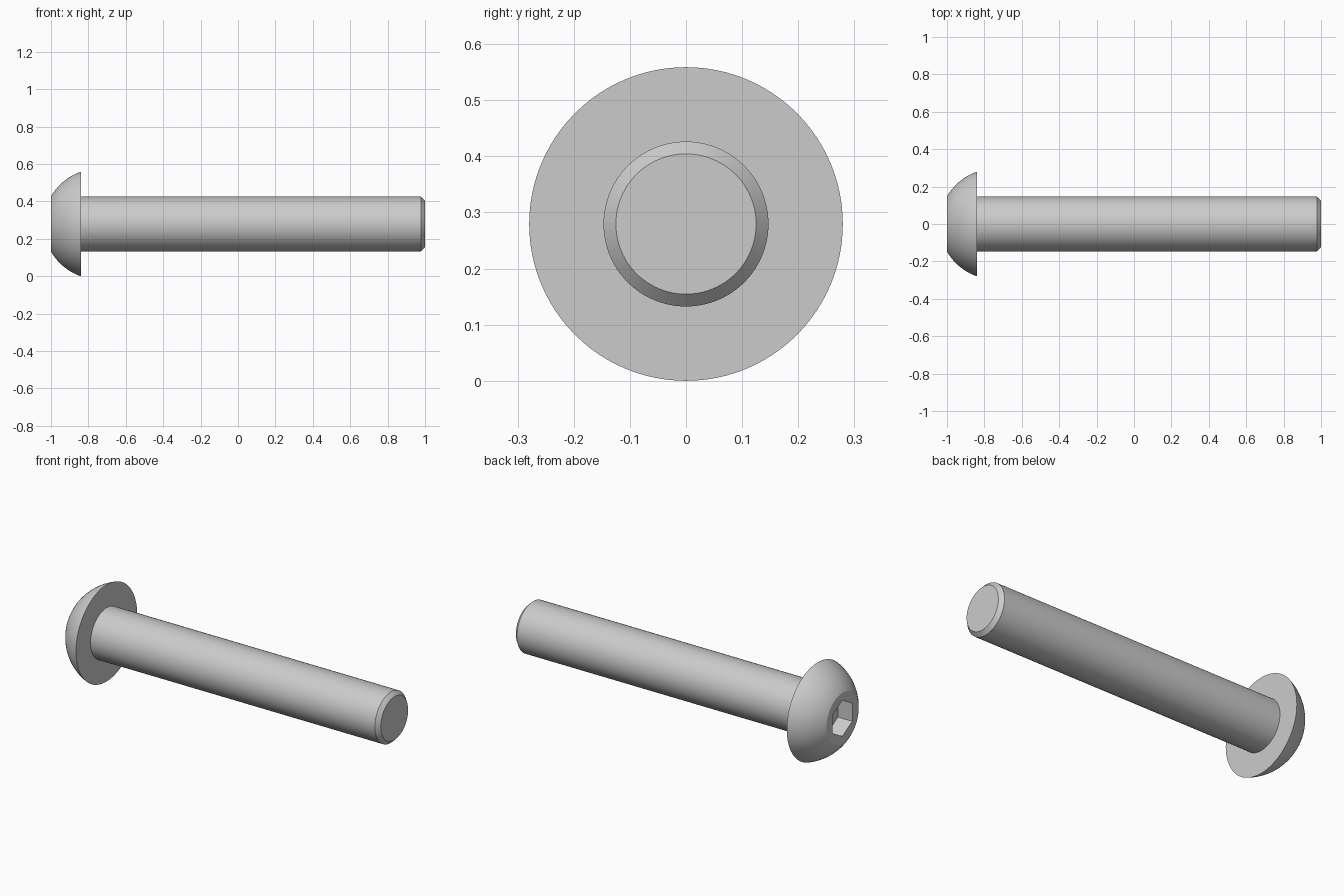
import bpy, bmesh
from math import pi, cos, sin, sqrt, atan2, radians

if "Cube" in bpy.data.objects:
    bpy.data.objects.remove(bpy.data.objects["Cube"])

SEG = 96            # points around, divisible by 6 for the socket
AXIS_Z = 0.2795     # height of the screw axis (= head radius)
HEAD_R, FACE_R, SHANK_R, TIP_R = 0.2795, 0.147, 0.147, 0.125
HEX_FLAT = 0.09     # half the width across flats


def ring(bm, x, r, hexagon=False):
    """Ring of vertices around the screw axis, circular or hexagonal."""
    verts = []
    for i in range(SEG):
        a = 2 * pi * i / SEG
        # hexagon has corners at top and bottom
        rad = r / cos(a % (pi / 3) - pi / 6) if hexagon else r
        verts.append(bm.verts.new((x, rad * sin(a), AXIS_Z + rad * cos(a))))
    return verts


bm = bmesh.new()

# Hex socket: floor and mouth
rings = [ring(bm, -0.908, HEX_FLAT, True), ring(bm, -1.0, HEX_FLAT, True)]

# Domed head: spherical arc from flat face to rim
cx = -0.92 + (HEAD_R**2 - FACE_R**2) / (2 * 0.16)
R = sqrt((-0.84 - cx)**2 + HEAD_R**2)
a0, a1 = atan2(FACE_R, cx + 1.0), atan2(HEAD_R, cx + 0.84)
STEPS = 20
for i in range(STEPS + 1):
    a = a0 + (a1 - a0) * i / STEPS
    rings.append(ring(bm, cx - R * cos(a), R * sin(a)))

# Shank with chamfered tip
for x, r in ((-0.84, SHANK_R), (0.978, SHANK_R), (1.0, TIP_R)):
    rings.append(ring(bm, x, r))

# Skin the rings and close both ends
for p, q in zip(rings, rings[1:]):
    for i in range(SEG):
        j = (i + 1) % SEG
        bm.faces.new((p[i], p[j], q[j], q[i]))
bm.faces.new(rings[0])
bm.faces.new(rings[-1])
bmesh.ops.recalc_face_normals(bm, faces=bm.faces)

mesh = bpy.data.meshes.new("button_head_screw")
bm.to_mesh(mesh)
bm.free()
screw = bpy.data.objects.new("button_head_screw", mesh)
bpy.context.collection.objects.link(screw)
bpy.context.view_layer.objects.active = screw
screw.select_set(True)
bpy.ops.object.shade_smooth_by_angle(angle=radians(20))
